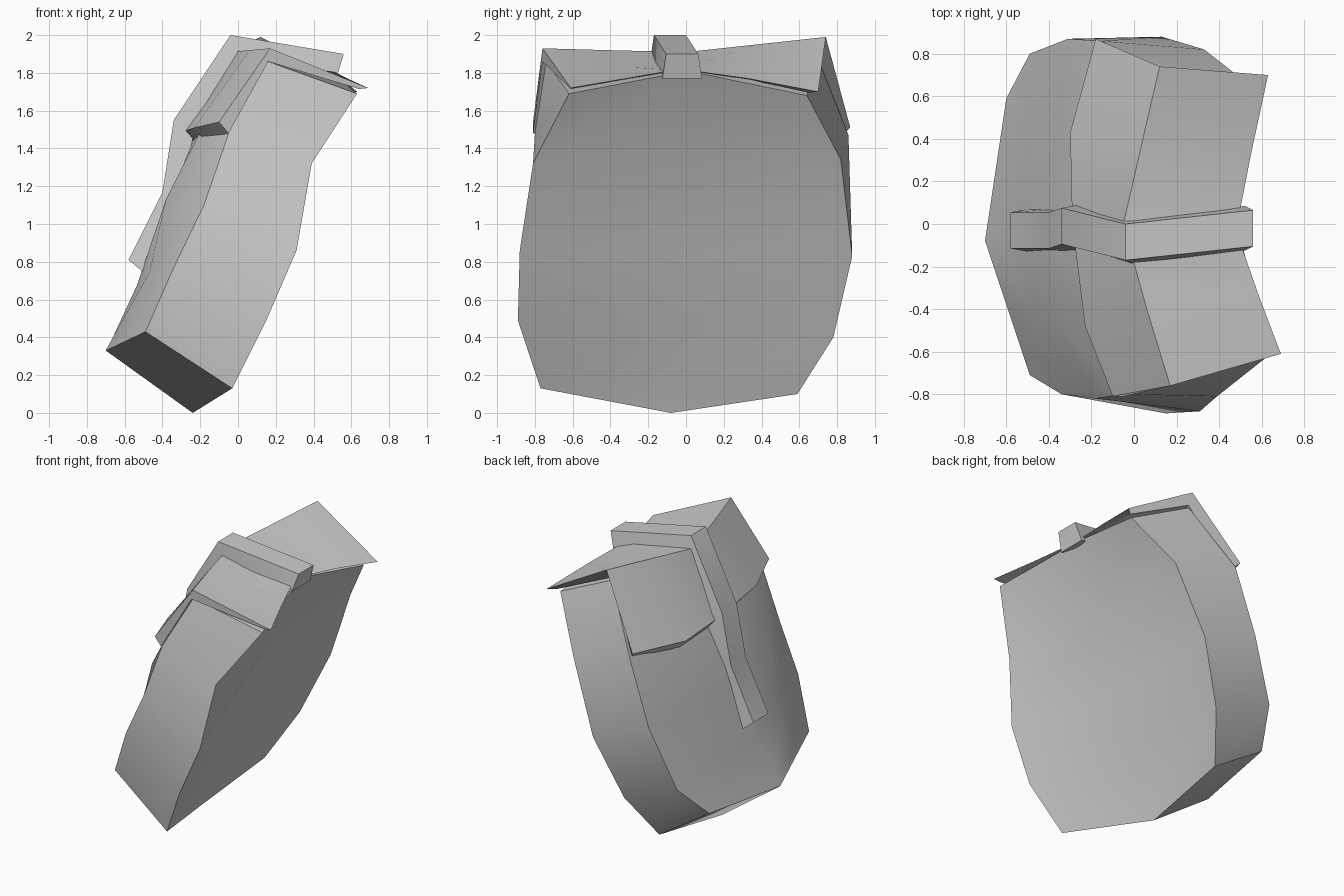
import bpy, bmesh, math
from mathutils import Vector

if "Cube" in bpy.data.objects:
    bpy.data.objects.remove(bpy.data.objects["Cube"], do_unlink=True)

grey = bpy.data.materials.new("plain_grey")
grey.use_nodes = True
colour = (0.6, 0.6, 0.6, 1)
grey.diffuse_color = colour
grey.node_tree.nodes["Principled BSDF"].inputs["Base Color"].default_value = colour


def loft(name, rings, angle):
    """Skin closed rings of points, cap both ends and shade."""
    bm = bmesh.new()
    rows = [[bm.verts.new(p) for p in ring] for ring in rings]
    count = len(rows[0])
    for low, high in zip(rows, rows[1:]):
        for i in range(count):
            j = (i + 1) % count
            bm.faces.new((low[i], low[j], high[j], high[i]))
    bm.faces.new(rows[0])
    bm.faces.new(rows[-1])
    bmesh.ops.remove_doubles(bm, verts=bm.verts, dist=0.002)
    bmesh.ops.dissolve_degenerate(bm, edges=bm.edges, dist=0.001)
    bmesh.ops.recalc_face_normals(bm, faces=bm.faces)
    mesh = bpy.data.meshes.new(name)
    bm.to_mesh(mesh)
    bm.free()
    obj = bpy.data.objects.new(name, mesh)
    bpy.context.collection.objects.link(obj)
    mesh.materials.append(grey)
    bpy.ops.object.select_all(action="DESELECT")
    obj.select_set(True)
    bpy.context.view_layer.objects.active = obj
    bpy.ops.object.shade_smooth_by_angle(angle=math.radians(angle))


# Pouch: four corners per level, a dished back and a front with one shoulder
def pouch_ring(p, s, r, q, dish, bulge, shoulder=0, lift=0):
    p, s, r, q = map(Vector, (p, s, r, q))
    back = (p + s) / 2 + Vector((-dish, 0, lift))
    front = (r + q) / 2 + Vector((-bulge, 0, 0))
    hump = q.lerp(front, .45) + Vector((-shoulder, 0, shoulder / 2))
    return [p, back, s, r, front, hump, q]


bottom_back, bottom_front = Vector((-.24, -.08, 0)), Vector((-.7, -.08, .33))
pouch = [
    [bottom_back] * 3 + [bottom_front] * 4,
    pouch_ring((-.03, -.77, .13), (-.2, .59, .10), (-.6, .59, .36), (-.49, -.71, .43), .085, .12, .01),
    pouch_ring((.15, -.89, .49), (-.05, .78, .40), (-.49, .8, .58), (-.34, -.8, .77), .12, .12, .04),
    pouch_ring((.31, -.88, .86), (.13, .88, .83), (-.31, .87, 1.01), (-.18, -.82, 1.1), .15, .16, .1),
    pouch_ring((.39, -.81, 1.32), (.33, .82, 1.34), (-.15, .86, 1.47), (-.05, -.8, 1.48), .09, .13, .06),
    pouch_ring((.63, -.62, 1.69), (.56, .64, 1.68), (.11, .69, 1.9), (.16, -.74, 1.86), .11, .18, 0, .125),
]
loft("pouch", pouch, 35)


# Flap: folded lid, thin at its back edge and thicker at the front hem
def flap_ring(back, ridge, hem, tuck=1):
    outer = [Vector(back), Vector(ridge), Vector(hem)]
    insets = [Vector((-.05, 0, -.005)), Vector((-.01, 0, -.07)), Vector((.05, 0, -.06))]
    inner = [Vector((p.x, p.y * tuck, p.z)) + d for p, d in zip(outer, insets)]
    return outer + inner[::-1]


flap = [
    flap_ring((.69, -.61, 1.72), (.17, -.76, 1.93), (-.1, -.81, 1.54)),
    flap_ring((.58, -.32, 1.77), (.06, -.4, 1.92), (-.23, -.48, 1.51)),
    flap_ring((.48, -.03, 1.82), (-.05, 0, 1.91), (-.29, 0, 1.49)),
    flap_ring((.55, .33, 1.77), (.035, .37, 1.95), (-.3, .43, 1.47)),
    flap_ring((.63, .7, 1.7), (.12, .74, 1.99), (-.18, .87, 1.51), .93),
]
loft("flap", flap, 25)


# Strap: bent band over the flap and down the front
def strap_ring(outer, inner, y):
    (ox, oz), (ix, iz) = outer, inner
    return [(ox, y - .085, oz), (ox, y + .085, oz), (ix, y + .105, iz), (ix, y - .105, iz)]


strap = [
    strap_ring((-.58, .81), (-.47, .72), -.03),
    strap_ring((-.4, 1.17), (-.3, 1.14), -.03),
    strap_ring((-.34, 1.55), (-.23, 1.5), -.01),
    strap_ring((-.04, 2), (0, 1.86), -.085),
    strap_ring((.56, 1.9), (.52, 1.77), -.02),
]
loft("strap", strap, 25)
